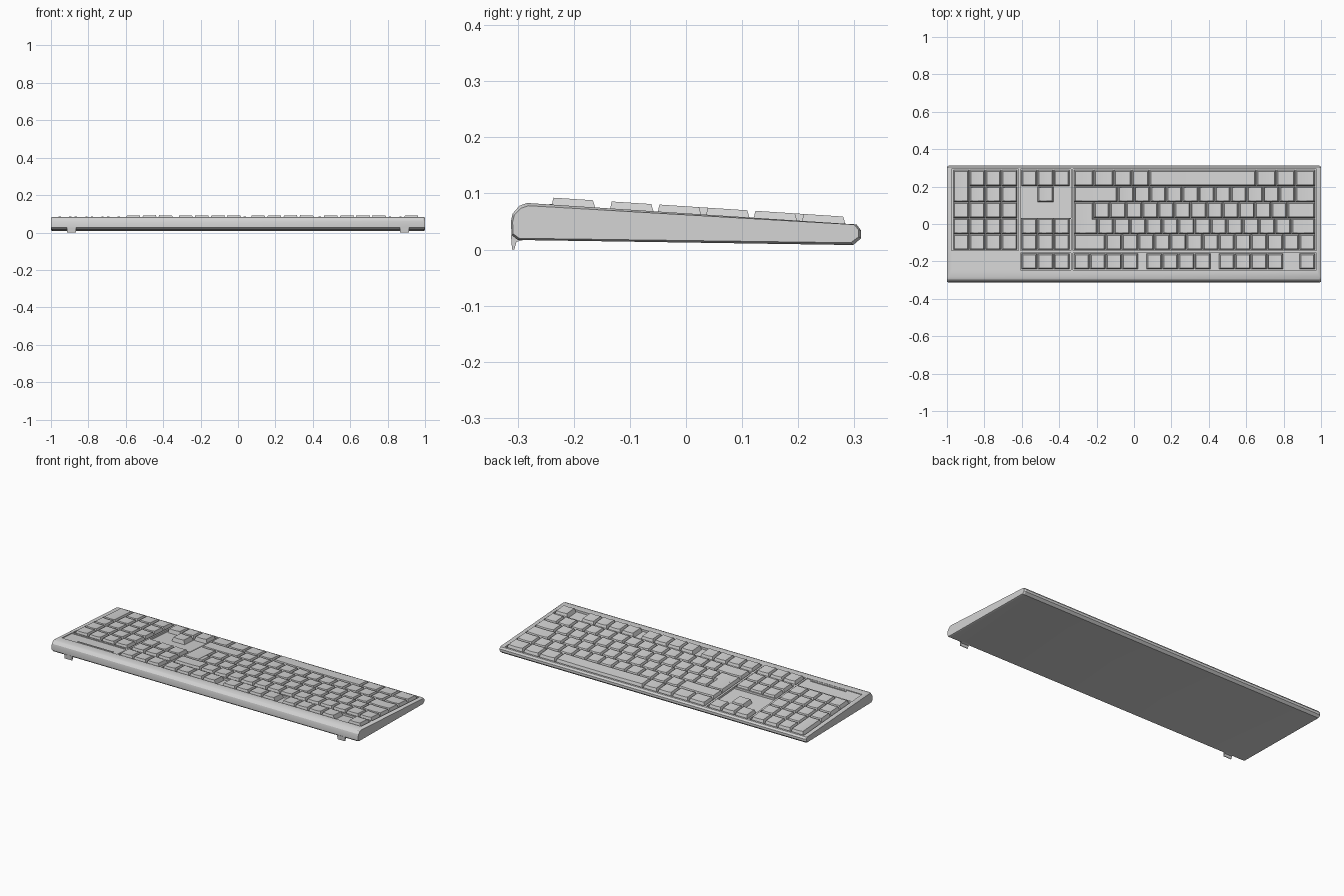
import bpy, bmesh, math

if "Cube" in bpy.data.objects:
    bpy.data.objects.remove(bpy.data.objects["Cube"])

U = 0.0862           # key pitch
RIGHT = 0.97         # outer edge of the main key block
ROWS = [0.246, 0.160, 0.075, -0.011, -0.096]   # space row ... number row
FROW = -0.20
DEPTH = 0.012        # recess of key wells below the frame

mat = bpy.data.materials.new("light_grey_plastic")
mat.diffuse_color = (0.66, 0.66, 0.66, 1)
mat.use_nodes = True
mat.node_tree.nodes["Principled BSDF"].inputs["Base Color"].default_value = mat.diffuse_color


def top_z(y):
    """Height of the sloping frame surface."""
    return 0.0645 - 0.065 * y


def finish(bm, name, angle=30):
    bmesh.ops.recalc_face_normals(bm, faces=bm.faces)
    me = bpy.data.meshes.new(name)
    bm.to_mesh(me)
    bm.free()
    ob = bpy.data.objects.new(name, me)
    bpy.context.collection.objects.link(ob)
    me.materials.append(mat)
    bpy.ops.object.select_all(action='DESELECT')
    ob.select_set(True)
    bpy.context.view_layer.objects.active = ob
    bpy.ops.object.shade_smooth_by_angle(angle=math.radians(angle))
    return ob


def loft(bm, profile, sections):
    """Skin a (y, z) profile along x; sections are (x, scale about centre)."""
    cy = sum(p[0] for p in profile) / len(profile)
    cz = sum(p[1] for p in profile) / len(profile)
    rings = [[bm.verts.new((x, cy + (y - cy) * (1 - (1 - s) * 0.1), cz + (z - cz) * s))
              for y, z in profile] for x, s in sections]
    n = len(profile)
    for a, b in zip(rings, rings[1:]):
        for i in range(n):
            bm.faces.new((a[i], a[(i + 1) % n], b[(i + 1) % n], b[i]))
    bm.faces.new(rings[0])
    bm.faces.new(rings[-1][::-1])


def slab(bm, x0, x1, y0, y1, lo, hi):
    """Box whose bottom and top follow the frame slope."""
    loft(bm, [(y0, top_z(y0) + lo), (y1, top_z(y1) + lo),
              (y1, top_z(y1) + hi), (y0, top_z(y0) + hi)], [(x0, 1), (x1, 1)])


def key(bm, x0, x1, y0, y1):
    """Tapered key cap with a shallow dished top."""
    g, t, n = 0.0015, 0.0075, 4
    x0, x1, y0, y1 = x0 + g, x1 - g, y0 + g, y1 - g
    V = lambda x, y, h: bm.verts.new((x, y, top_z(y) + h))
    b = [V(x0, y0, -DEPTH), V(x1, y0, -DEPTH), V(x1, y1, -DEPTH), V(x0, y1, -DEPTH)]
    back, front = [], []
    for i in range(n + 1):
        k = 2 * i / n - 1
        x = (x0 + x1) / 2 + k * ((x1 - x0) / 2 - t)
        h = 0.0125 - 0.0025 * (1 - k * k)
        back.append(V(x, y0 + t * 0.7, h))
        front.append(V(x, y1 - t, h))
    for i in range(n):
        bm.faces.new((back[i], back[i + 1], front[i + 1], front[i]))
    bm.faces.new([b[0], b[1]] + back[::-1])
    bm.faces.new([b[2], b[3]] + front)
    bm.faces.new((b[1], b[2], front[-1], back[-1]))
    bm.faces.new((b[3], b[0], back[0], front[0]))


def key_row(bm, y, widths, start=RIGHT):
    """Keys laid from +x towards -x; negative widths are gaps."""
    x = start
    for w in widths:
        if w > 0:
            key(bm, x - w * U, x, y - U / 2, y + U / 2)
        x -= abs(w) * U


# Case: wedge profile with chamfered ends
bm = bmesh.new()
case_profile = [(-0.300, 0.017), (0.298, 0.008), (0.312, 0.020), (0.312, 0.034),
                (0.304, top_z(0.304)), (-0.283, top_z(-0.283)), (-0.297, 0.078),
                (-0.309, 0.064), (-0.312, 0.050), (-0.311, 0.026)]
loft(bm, case_profile, [(-1, 0.88), (-0.992, 1), (0.992, 1), (1, 0.88)])
case = finish(bm, "case")

# Key wells cut into the case
bm = bmesh.new()
NAV0, NAV1 = -0.604, -0.344
for x0, x1, y0, y1 in [(-0.326, 0.975, -0.143, 0.293),      # main block
                       (-0.326, 0.975, -0.247, -0.155),     # function row
                       (NAV0 - .004, NAV1 + .006, 0.032, 0.293),   # arrows
                       (NAV0 - .004, NAV1 + .006, -0.143, 0.026),  # navigation
                       (NAV0 - .004, NAV1 + .006, -0.247, -0.155),
                       (-0.975, -0.618, -0.143, 0.293),     # number pad
                       (-0.975, -0.618, -0.247, -0.155)]:   # indicator panel
    shallow = x0 < -0.9 and y1 < 0
    slab(bm, x0, x1, y0, y1, -0.004 if shallow else -DEPTH, 0.05)
cutter = finish(bm, "well_cutter")
cutter.hide_render = True
mod = case.modifiers.new("wells", 'BOOLEAN')
mod.object, mod.operation, mod.solver = cutter, 'DIFFERENCE', 'EXACT'
bpy.ops.object.select_all(action='DESELECT')
case.select_set(True)
bpy.context.view_layer.objects.active = case
bpy.ops.object.modifier_apply(modifier=mod.name)
bpy.data.objects.remove(cutter)
bpy.ops.object.shade_smooth_by_angle(angle=math.radians(25))

# Main typing keys
bm = bmesh.new()
key_row(bm, ROWS[0], [1.25, 1.17, 1.25, 6.63, 1.1, 1.1, 1.25, 1.25])
key_row(bm, ROWS[1], [1.25] + [1] * 11 + [2.75])
key_row(bm, ROWS[2], [1.75] + [1] * 12)
key_row(bm, ROWS[3], [1.5] + [1] * 12 + [1.5])
key_row(bm, ROWS[4], [1] * 13 + [2])
ENT = RIGHT - 15 * U
key(bm, ENT, ENT + 1.25 * U, ROWS[3] - U / 2, ROWS[2] + U / 2)
finish(bm, "typing_keys")

# Function keys
bm = bmesh.new()
key_row(bm, FROW, [1, -1] + [1] * 4 + [-.5] + [1] * 4 + [-.5] + [1] * 4)
finish(bm, "function_keys")

# Navigation and arrow keys
bm = bmesh.new()
for y in (FROW, ROWS[4], ROWS[3], ROWS[0]):
    key_row(bm, y, [1, 1, 1], NAV1)
key_row(bm, ROWS[1], [-1, 1], NAV1)
finish(bm, "navigation_keys")

# Number pad with a tall key in the outer column
bm = bmesh.new()
PAD = -0.623
for i, y in enumerate(ROWS):
    key_row(bm, y, [1, 1, 1] if i < 2 else [1] * 4, PAD)
key(bm, PAD - 4 * U, PAD - 3 * U, ROWS[1] - U / 2, ROWS[0] + U / 2)
finish(bm, "number_pad_keys")

# Indicator strip
bm = bmesh.new()
slab(bm, -0.88, -0.65, -0.243, -0.232, -0.006, 0.001)
finish(bm, "indicator_strip")

# Folding feet at the tall edge
for side, name in ((-1, "left_foot"), (1, "right_foot")):
    bm = bmesh.new()
    loft(bm, [(-0.312, 0.026), (-0.310, 0.0), (-0.306, 0.0), (-0.302, 0.014), (-0.285, 0.018)],
         [(side * 0.89 - 0.025, 1), (side * 0.89 + 0.025, 1)])
    finish(bm, name)
